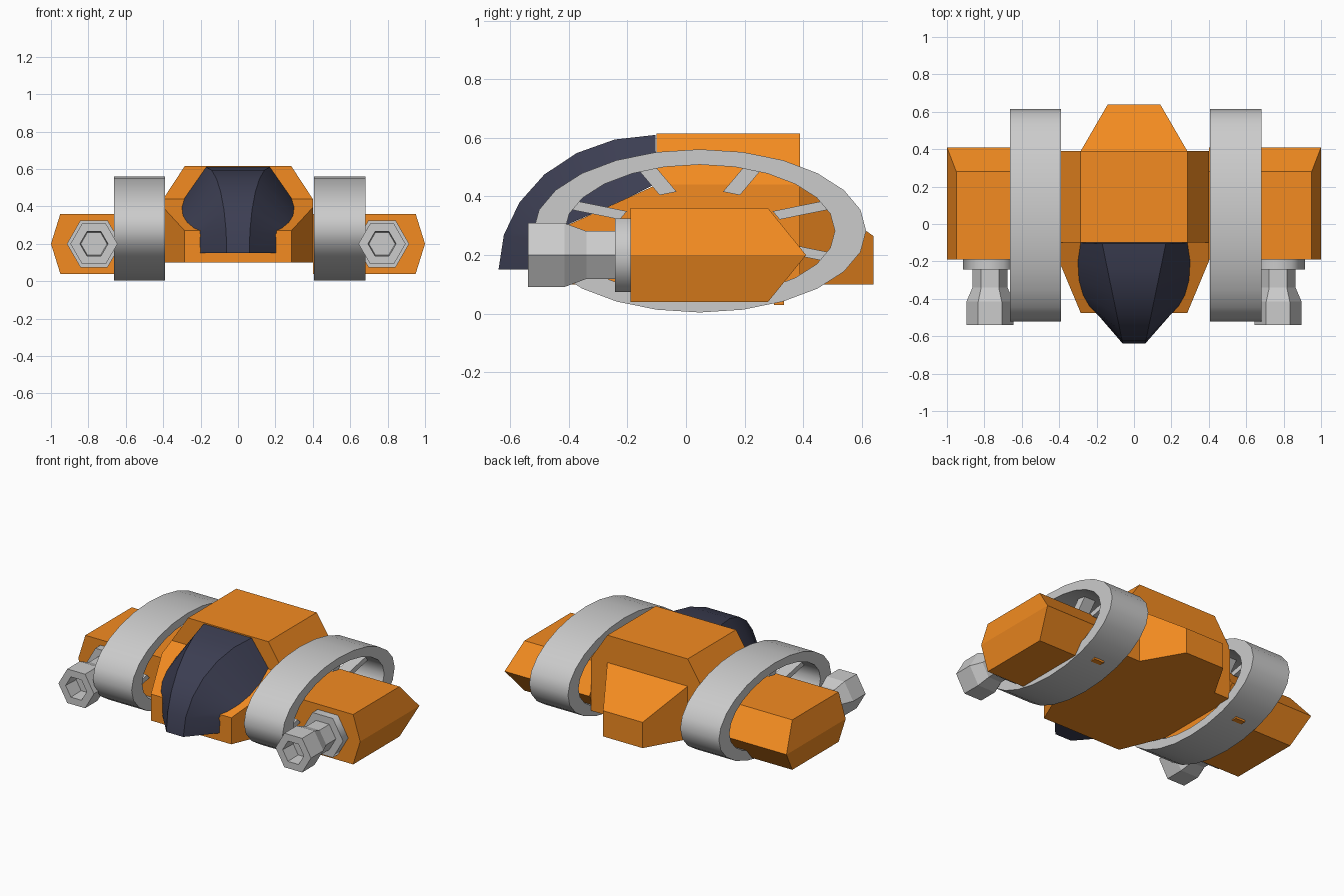
import bpy, bmesh
from math import cos, sin, pi, radians

cube = bpy.data.objects.get("Cube")
if cube:
    bpy.data.objects.remove(cube)


def paint(name, rgb):
    mat = bpy.data.materials.new(name)
    mat.use_nodes = True
    mat.diffuse_color = (*rgb, 1)
    mat.node_tree.nodes["Principled BSDF"].inputs["Base Color"].default_value = (*rgb, 1)
    return mat


orange = paint("orange_paint", (0.9, 0.26, 0.015))
navy = paint("navy_glass", (0.045, 0.048, 0.085))


def finish(name, bm, mat=None, smooth=None):
    bmesh.ops.recalc_face_normals(bm, faces=bm.faces[:])
    mesh = bpy.data.meshes.new(name)
    bm.to_mesh(mesh)
    bm.free()
    obj = bpy.data.objects.new(name, mesh)
    bpy.context.collection.objects.link(obj)
    if mat:
        mesh.materials.append(mat)
    if smooth:
        bpy.ops.object.select_all(action="DESELECT")
        obj.select_set(True)
        bpy.context.view_layer.objects.active = obj
        bpy.ops.object.shade_smooth_by_angle(angle=radians(smooth))
    return obj


def hull(name, points, mat=None):
    bm = bmesh.new()
    for p in points:
        bm.verts.new(p)
    bmesh.ops.convex_hull(bm, input=bm.verts[:])
    bmesh.ops.dissolve_limit(bm, angle_limit=radians(1), verts=bm.verts[:], edges=bm.edges[:])
    return finish(name, bm, mat)


def both_sides(points):
    return [(s * x, y, z) for x, y, z in points for s in (-1, 1)]


def loft(bm, rows, close_rows):
    """Bridge point rows whose ends are joined into loops."""
    loops = [[bm.verts.new(p) for p in row] for row in rows]
    pairs = list(zip(loops, loops[1:]))
    if close_rows:
        pairs.append((loops[-1], loops[0]))
    for a, b in pairs:
        for i in range(len(a)):
            j = (i + 1) % len(a)
            bm.faces.new((a[i], a[j], b[j], b[i]))
    if not close_rows:
        bm.faces.new(loops[0])
        bm.faces.new(loops[-1])


# Hull: lower block, cabin and tail wedge
hull("lower_body", both_sides([
    (0.285, -0.475, 0.1), (0.285, -0.475, 0.27), (0.4, -0.2, 0.1), (0.4, -0.2, 0.395),
    (0.4, -0.1, 0.44), (0.4, 0.39, 0.1), (0.4, 0.39, 0.44)]), orange)
hull("cabin", both_sides([
    (0.4, -0.1, 0.44), (0.4, 0.39, 0.44), (0.285, -0.1, 0.615), (0.285, 0.39, 0.615)]), orange)
hull("tail_wedge", both_sides([
    (0.285, 0.39, 0.1), (0.285, 0.39, 0.44), (0.14, 0.64, 0.1), (0.14, 0.64, 0.265)]), orange)

# Canopy: a curved centre strip with flared side panels
side_edge = [(0.215, -0.46, 0.15), (0.2, -0.48, 0.25), (0.238, -0.44, 0.287),
             (0.272, -0.38, 0.315), (0.294, -0.3, 0.35), (0.3, -0.2, 0.395), (0.285, -0.1, 0.445)]
rows = []
for i, (x, y, z) in enumerate(side_edge):
    t = i * pi / 12
    w = 0.17 - 0.11 * cos(t)
    sy, sz = -0.105 - 0.535 * cos(t), 0.15 + 0.46 * sin(t)
    rows.append([(-x, y, z), (-w, sy, sz), (w, sy, sz), (x, y, z)])
bm = bmesh.new()
loft(bm, rows, False)
finish("canopy", bm, navy, 25)


def circle(count):
    return [(cos(2 * pi * i / count), sin(2 * pi * i / count)) for i in range(count)]


# Oval rings with spokes
RY, RZ, CY, CZ, HALF = 0.568, 0.2785, 0.047, 0.2825, 0.137
for side, cx in (("right", -0.527), ("left", 0.544)):
    section = [(-HALF, 1), (HALF, 1), (HALF, 0.812), (-HALF, 0.812)]
    bm = bmesh.new()
    loft(bm, [[(cx + a, CY + RY * r * c, CZ + RZ * r * s) for c, s in circle(24)]
              for a, r in section], True)
    finish(side + "_ring", bm, None, 40)
    for k in range(8):
        ang = (k + 0.5) * pi / 4
        hull(f"{side}_ring_spoke_{k + 1}", [
            (cx + dx, CY + RY * r * cos(ang + d / r), CZ + RZ * r * sin(ang + d / r))
            for r in (0.5, 0.84) for d in (-0.055, 0.055) for dx in (-0.04, 0.04)])
    hull(side + "_ring_plug", [(cx + dx, y, z) for dx in (-0.035, 0.035)
                               for y in (0.3, 0.335) for z in (0.03, 0.07)], orange)

# Side pods with hexagonal exhausts
for side, s in (("right", -1), ("left", 1)):
    pod = []
    for y, h in ((-0.19, 0.16), (0.28, 0.16), (0.41, 0)):
        pod += [(s * 0.4, y, 0.2 + h), (s * 0.4, y, 0.2 - h)]
        pod += [(s * (0.95 if h else 1), y, 0.2 + h), (s * (0.95 if h else 1), y, 0.2 - h)]
    pod.append((s, -0.19, 0.2))
    hull(side + "_pod", pod, orange)

    def hex_rows(profile):
        return [[(s * 0.77 + r * c, y, 0.2 + r * n) for c, n in circle(6)] for y, r in profile]

    bm = bmesh.new()
    loft(bm, hex_rows([(-0.18, 0.145), (-0.242, 0.145)]), False)
    finish(side + "_exhaust_flange", bm, None, 65)
    bm = bmesh.new()
    loft(bm, hex_rows([(-0.23, 0.094), (-0.34, 0.094), (-0.415, 0.126), (-0.54, 0.126),
                       (-0.54, 0.075), (-0.44, 0.07)]), False)
    finish(side + "_exhaust", bm)
